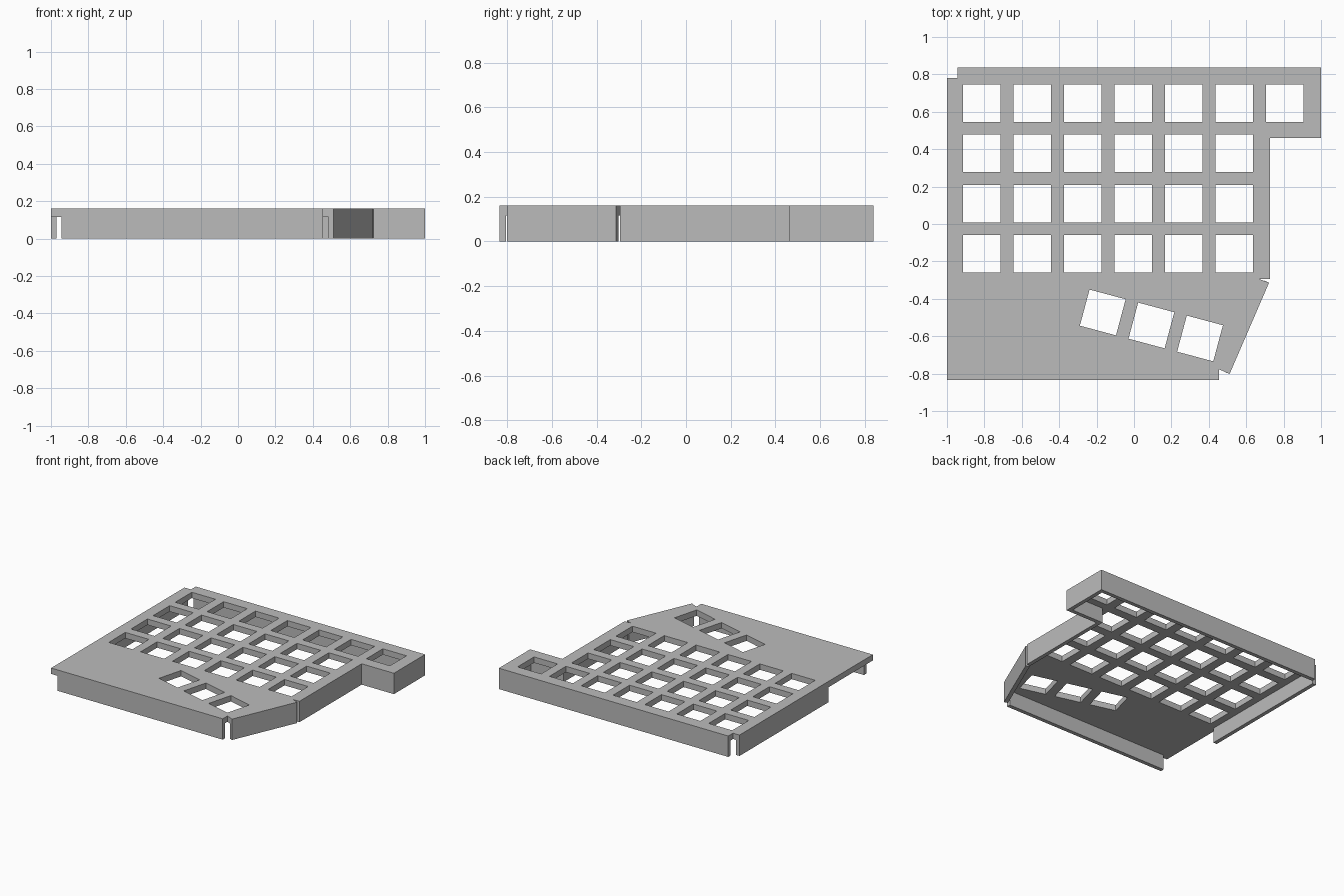
import bpy
import bmesh
import math
from mathutils import Vector, Matrix

cube = bpy.data.objects.get("Cube")
if cube:
    bpy.data.objects.remove(cube, do_unlink=True)

HEIGHT = 0.16
PLATE_BOTTOM = 0.115
WALL = 0.03
PITCH = 0.27
HOLE = 0.2

grey = bpy.data.materials.new("plain grey")
grey.use_nodes = True
colour = (0.5, 0.5, 0.5, 1)
grey.diffuse_color = colour
grey.node_tree.nodes["Principled BSDF"].inputs["Base Color"].default_value = colour


def slab(name, loops, z0, z1):
    """Fill an outline (with optional hole loops) and extrude it from z0 to z1."""
    bm = bmesh.new()
    edges = []
    for loop in loops:
        verts = [bm.verts.new((x, y, z0)) for x, y in loop]
        edges += [bm.edges.new((v, verts[i - 1])) for i, v in enumerate(verts)]
    bmesh.ops.triangle_fill(bm, use_beauty=True, use_dissolve=False,
                            edges=edges, normal=(0, 0, 1))
    top = bmesh.ops.extrude_face_region(bm, geom=bm.faces[:], use_keep_orig=True)
    moved = [g for g in top["geom"] if isinstance(g, bmesh.types.BMVert)]
    bmesh.ops.translate(bm, verts=moved, vec=(0, 0, z1 - z0))
    bmesh.ops.recalc_face_normals(bm, faces=bm.faces[:])
    mesh = bpy.data.meshes.new(name)
    bm.to_mesh(mesh)
    bm.free()
    mesh.materials.append(grey)
    obj = bpy.data.objects.new(name, mesh)
    bpy.context.collection.objects.link(obj)
    return obj


def square(cx, cy, angle=0):
    """Corners of one key opening."""
    turn = Matrix.Rotation(math.radians(angle), 2)
    h = HOLE / 2
    return [Vector((cx, cy)) + turn @ Vector(c)
            for c in ((-h, -h), (h, -h), (h, h), (-h, h))]


def skirt(name, path):
    """Wall whose outer face follows a path, thickened towards the path's right."""
    path = [Vector(p) for p in path]
    normals = []
    for a, b in zip(path, path[1:]):
        d = (b - a).normalized()
        normals.append(Vector((d.y, -d.x)))
    inner = []
    for i, p in enumerate(path):
        n0, n1 = normals[max(i - 1, 0)], normals[min(i, len(normals) - 1)]
        inner.append(p + (n0 + n1) * WALL / (1 + n0.dot(n1)))
    return slab(name, [path + inner[::-1]], 0, PLATE_BOTTOM)


# Key openings: regular grid, one extra in the back row, three angled thumb keys
holes = [square(-0.814 + c * PITCH, 0.646 - r * 0.2685)
         for r in range(4) for c in range(7 if r == 0 else 6)]
holes += [square(-0.167 + i * 0.26, -0.473 - i * 0.0695, -15) for i in range(3)]

# Top plate with notched corners
outline = [(-1, -0.835), (0.455, -0.835), (0.455, -0.777), (0.511, -0.802),
           (0.722, -0.314), (0.671, -0.295), (0.727, -0.295), (0.727, 0.46),
           (1, 0.46), (1, 0.838), (-0.945, 0.838), (-0.945, 0.78), (-1, 0.78)]
slab("top_plate", [outline] + holes, PLATE_BOTTOM, HEIGHT)

# Skirt walls, with open gaps at the notched corners
skirt("back_and_left_wall", [(-0.945, 0.838), (1, 0.838), (1, 0.46),
                             (0.727, 0.46), (0.727, -0.295)])
skirt("angled_wall", [(0.722, -0.314), (0.511, -0.802)])
skirt("front_wall", [(0.455, -0.835), (-0.945, -0.835)])
skirt("right_wall", [(-1, -0.295), (-1, 0.78)])
